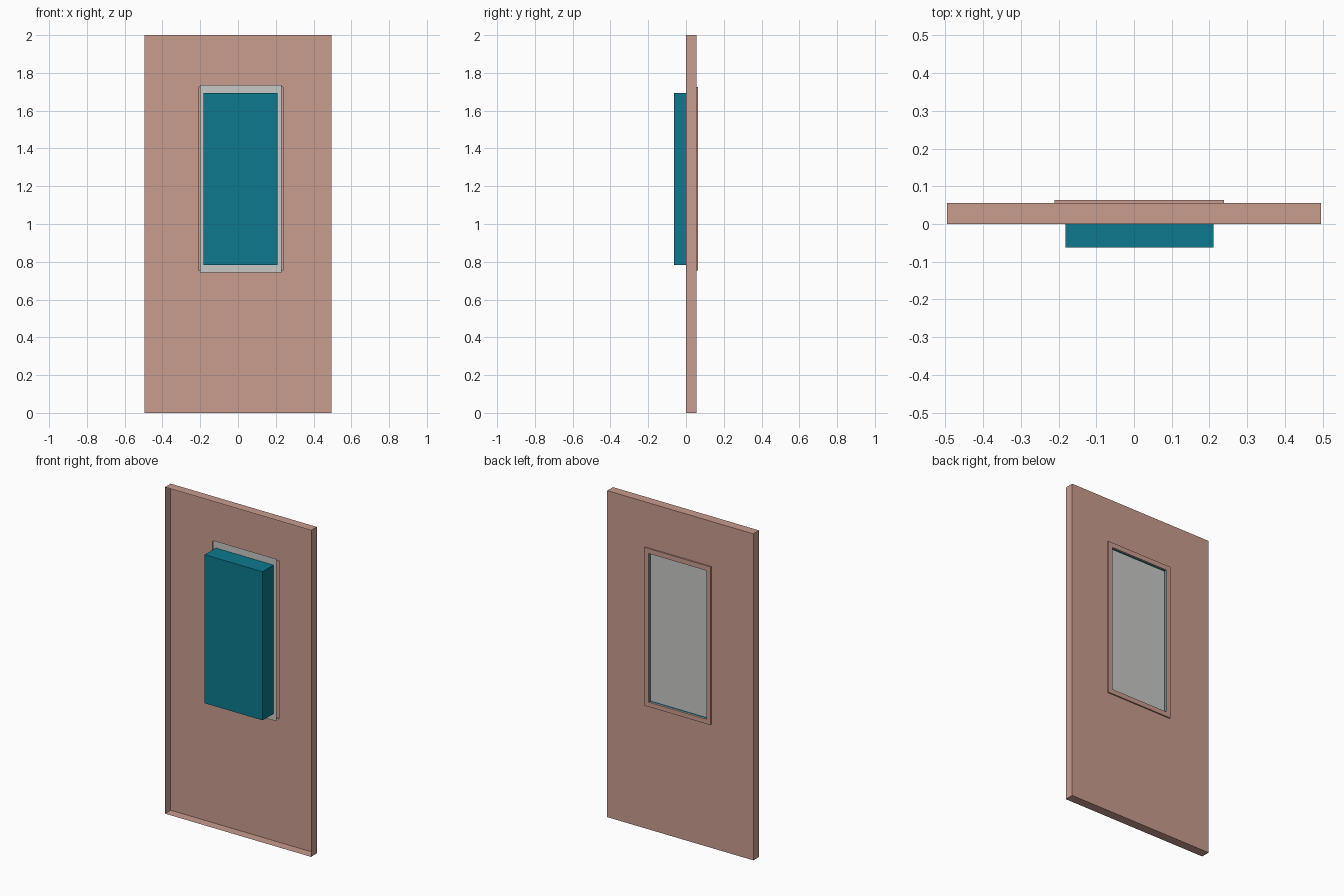
import bpy
import bmesh

if "Cube" in bpy.data.objects:
    bpy.data.objects.remove(bpy.data.objects["Cube"])


def material(name, rgb):
    m = bpy.data.materials.new(name)
    m.diffuse_color = (*rgb, 1.0)
    m.use_nodes = True
    m.node_tree.nodes["Principled BSDF"].inputs["Base Color"].default_value = m.diffuse_color
    return m


PINK = material("dusty pink", (0.584, 0.332, 0.275))
TEAL = material("teal", (0.004, 0.191, 0.270))
GREY = material("light grey", (0.578, 0.578, 0.570))


def shell(name, sections, mat, cap_front=False):
    """Skin a chain of rectangles, each ((x0, x1, z0, z1), y)."""
    bm = bmesh.new()
    loops = []
    for (x0, x1, z0, z1), y in sections:
        corners = ((x0, z0), (x1, z0), (x1, z1), (x0, z1))
        loops.append([bm.verts.new((x, y, z)) for x, z in corners])
    if cap_front:
        bm.faces.new(loops[0])
    for a, b in zip(loops, loops[1:]):
        for i in range(4):
            j = (i + 1) % 4
            bm.faces.new((a[i], b[i], b[j], a[j]))
    mesh = bpy.data.meshes.new(name)
    bm.to_mesh(mesh)
    bm.free()
    mesh.materials.append(mat)
    ob = bpy.data.objects.new(name, mesh)
    bpy.context.collection.objects.link(ob)
    return ob


DOOR = (-0.495, 0.495, 0.0, 2.0)
FRAME = (-0.21, 0.239, 0.755, 1.724)
BOX = (-0.182, 0.21, 0.784, 1.694)
PLATE = (-0.2, 0.23, 0.742, 1.736)
BACK, RIM, FRONT = 0.0555, 0.0635, -0.0625

# Door: thin tray open at the front, with a window hole in its back
shell("door_panel", [(DOOR, 0.0), (DOOR, BACK), (FRAME, BACK)], PINK)

# Raised frame around the hole on the back
shell("window_frame", [(FRAME, BACK), (FRAME, RIM), (BOX, RIM), (BOX, BACK)], PINK)

# Box projecting from the front, open at the back
shell("front_box", [(BOX, FRONT), (BOX, BACK)], TEAL, cap_front=True)

# Grey pane closing the window
shell("window_pane", [(PLATE, 0.045)], GREY, cap_front=True)
